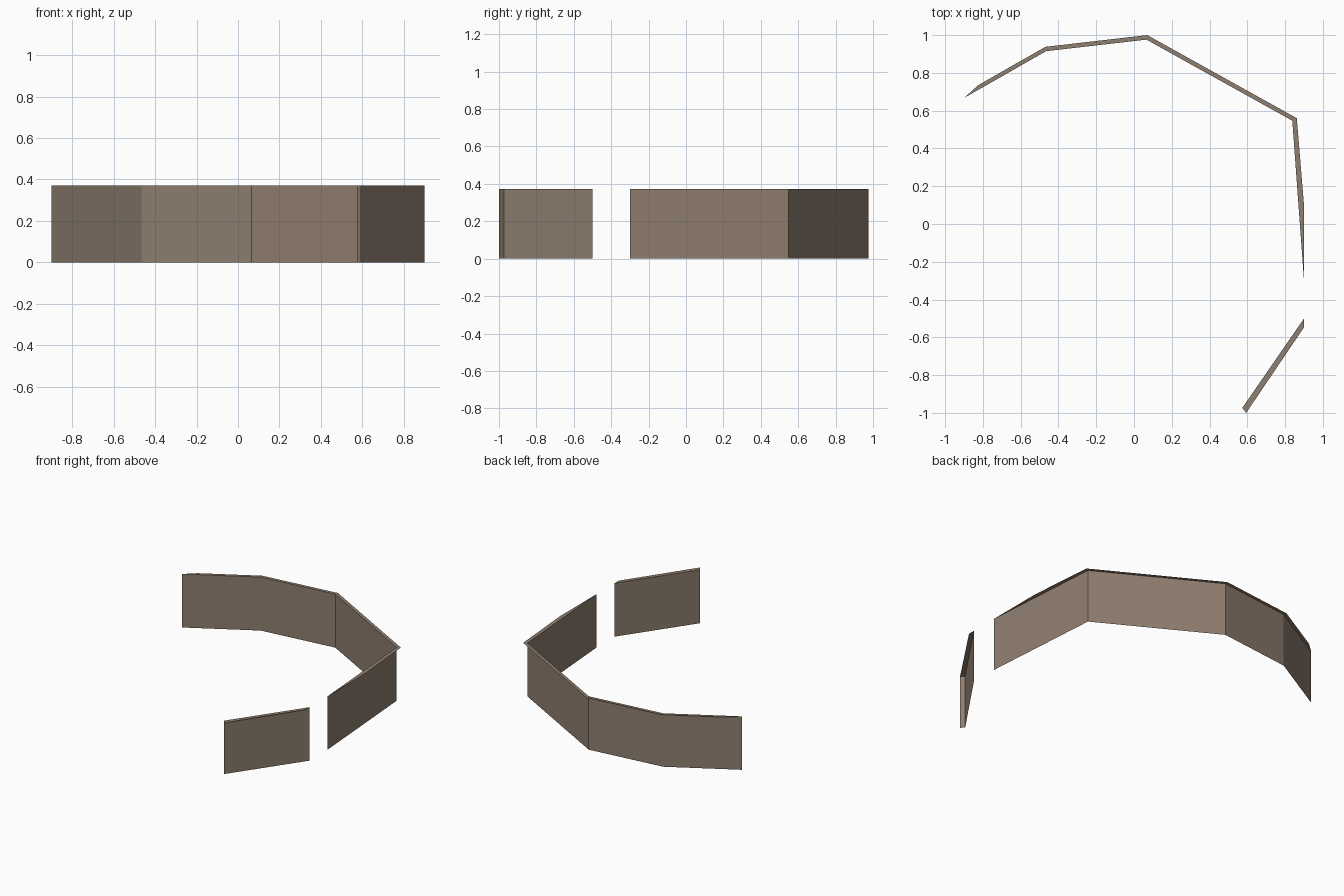
import bpy

if "Cube" in bpy.data.objects:
    bpy.data.objects.remove(bpy.data.objects["Cube"])

H = 0.372  # wall height

mat = bpy.data.materials.new("weathered_brown")
mat.diffuse_color = (0.275, 0.21, 0.16, 1)
mat.use_nodes = True
mat.node_tree.nodes["Principled BSDF"].inputs["Base Color"].default_value = mat.diffuse_color


def make(name, verts, faces):
    me = bpy.data.meshes.new(name)
    me.from_pydata(verts, [], faces)
    me.materials.append(mat)
    ob = bpy.data.objects.new(name, me)
    bpy.context.collection.objects.link(ob)
    return ob


def wall(name, path):
    # thin upright sheet following a path on the ground
    n = len(path)
    verts = [(x, y, 0) for x, y in path] + [(x, y, H) for x, y in path]
    make(name, verts, [(i, i + 1, n + i + 1, n + i) for i in range(n - 1)])


def ledge(name, faces):
    # flat top rim, given as outlines
    verts, idx = [], []
    for f in faces:
        idx.append(tuple(range(len(verts), len(verts) + len(f))))
        verts += [(x, y, H) for x, y in f]
    make(name, verts, idx)


# long curved wall and its rim, which overhangs outward
inner = [(0.9, -0.3), (0.838, 0.547), (0.066, 0.976), (-0.465, 0.915), (-0.9, 0.667)]
outer = [(0.9, 0.1), (0.862, 0.56), (0.07, 1.0), (-0.469, 0.938), (-0.825, 0.735)]
wall("long_wall", inner)
ledge("long_wall_rim", [[inner[i], outer[i], outer[i + 1], inner[i + 1]] for i in range(4)])

# short separate wall with a narrow return at its front end
wall("short_wall", [(0.594, -1.0), (0.573, -0.974), (0.9, -0.5)])
ledge("short_wall_rim", [[(0.573, -0.974), (0.594, -1.0), (0.9, -0.547), (0.9, -0.5)]])
